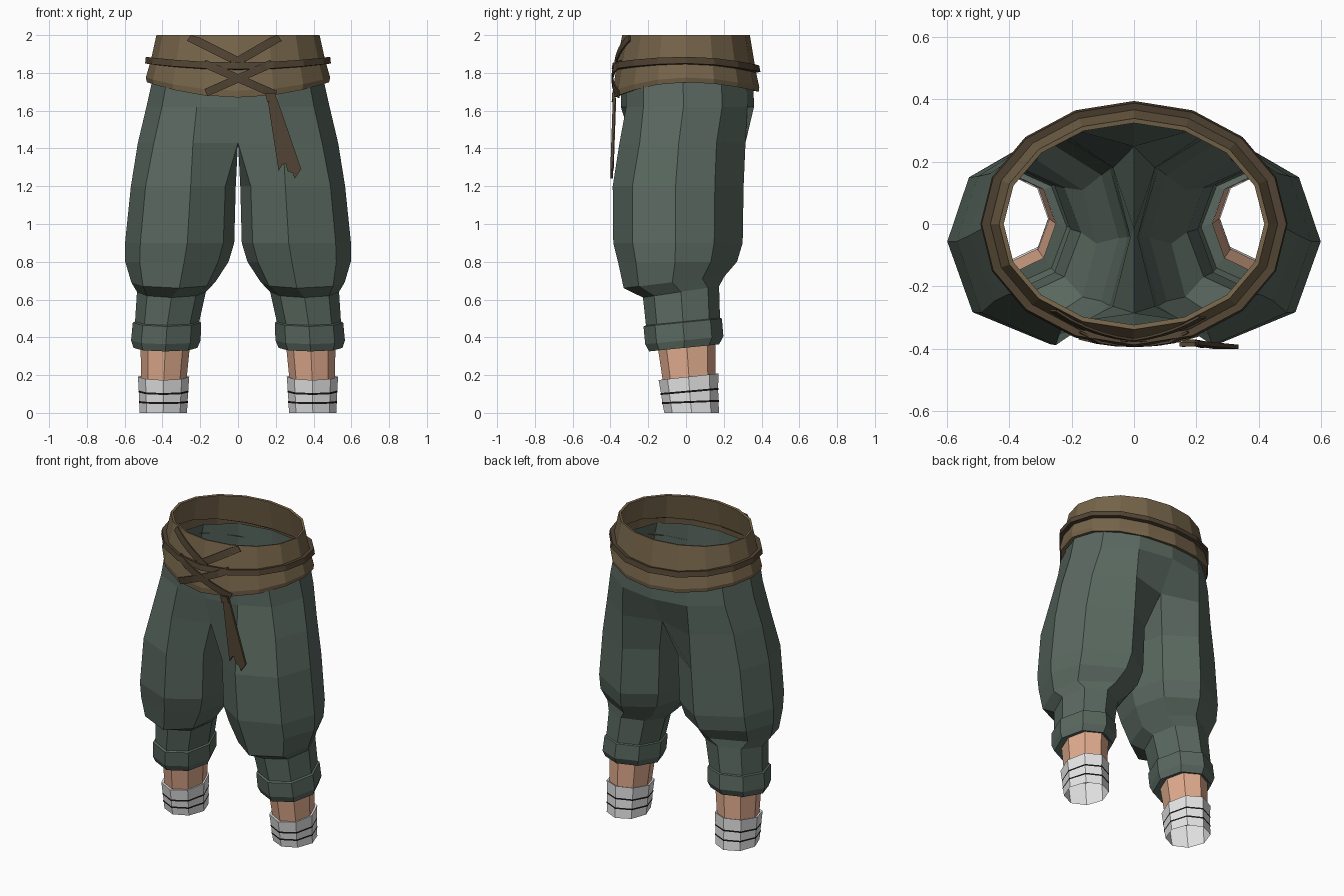
import bpy, bmesh, math

if "Cube" in bpy.data.objects:
    bpy.data.objects.remove(bpy.data.objects["Cube"])


def mat(name, r, g, b):
    m = bpy.data.materials.new(name)
    m.diffuse_color = (r, g, b, 1)
    m.use_nodes = True
    m.node_tree.nodes["Principled BSDF"].inputs["Base Color"].default_value = m.diffuse_color
    return m


GREEN = mat("green cloth", 0.100, 0.138, 0.115)
BROWN = mat("brown sash", 0.180, 0.128, 0.068)
DARK = mat("dark brown cord", 0.080, 0.056, 0.032)
SKIN = mat("skin", 0.75, 0.41, 0.27)
WHITE = mat("bandage white", 0.80, 0.80, 0.80)
BLACK = mat("black line", 0.008, 0.008, 0.008)


def finish(name, bm, material, mirror=False, thick=0.0):
    bmesh.ops.recalc_face_normals(bm, faces=bm.faces[:])
    me = bpy.data.meshes.new(name)
    bm.to_mesh(me)
    bm.free()
    me.materials.append(material)
    ob = bpy.data.objects.new(name, me)
    bpy.context.collection.objects.link(ob)
    if mirror:
        md = ob.modifiers.new("mirror", 'MIRROR')
        md.use_clip = True
        md.merge_threshold = 0.001
    if thick:
        md = ob.modifiers.new("thickness", 'SOLIDIFY')
        md.thickness = thick
        md.offset = -1
    return ob


def loft(rings, closed=False):
    """Skin a list of equal-length point rings with quads."""
    bm = bmesh.new()
    vs = [[bm.verts.new(p) for p in r] for r in rings]
    pairs = list(zip(vs, vs[1:]))
    if closed:
        pairs.append((vs[-1], vs[0]))
    for a, b in pairs:
        for i in range(len(a)):
            j = (i + 1) % len(a)
            bm.faces.new((a[i], a[j], b[j], b[i]))
    return bm


# Eight-sided cross-sections: u from inner to outer side, v from front to back
OCT = [(.5 + .5 * math.cos(k * math.pi / 4), .5 - .5 * math.sin(k * math.pi / 4))
       for k in range(8)]
LEG = [(1, .48), (.86, .15), (.43, 0), (.1, .18), (0, .5), (.1, .82), (.43, 1), (.88, .78)]
HIP = [(1, .47), (.83, .17), (.45, .04), (0, 0), (0, .5), (0, 1), (.48, .95), (.86, .76)]
FORK = [(1, .47), (.84, .16), (.45, 0), (0, .1), (0, .5), (0, .9), (.46, 1), (.87, .77)]


def section(shape, z, x0, x1, y0, y1, tilt=0.0):
    pts = []
    for u, v in shape:
        y = y0 + v * (y1 - y0)
        pts.append((x0 + u * (x1 - x0), y, z + tilt * y))
    return pts


# Trousers: joined hips that fork into two baggy legs with layered cuffs
bm = loft([
    section(HIP, 1.80, 0, .445, -.345, .355),
    section(HIP, 1.62, 0, .485, -.345, .360),
    section(FORK, 1.43, 0, .530, -.352, .315),
    section(LEG, 1.20, .012, .567, -.388, .305),
    section(LEG, 0.90, .020, .598, -.385, .300),
    section(LEG, 0.80, .050, .597, -.360, .270),
    section(LEG, 0.70, .120, .565, -.330, .205, .12),
    section(OCT, 0.645, .170, .535, -.228, .175, .15),
    section(OCT, 0.485, .205, .545, -.212, .180, .10),
    section(OCT, 0.480, .195, .557, -.225, .190, .10),
    section(OCT, 0.385, .198, .566, -.216, .198, .10),
    section(OCT, 0.345, .215, .553, -.195, .175, .10),
    section(OCT, 0.352, .250, .515, -.150, .155, .10),
])
inner = [f for f in bm.faces if all(abs(v.co.x) < 1e-4 for v in f.verts)]
bmesh.ops.delete(bm, geom=inner, context='FACES')
finish("trousers", bm, GREEN, mirror=True)

# Bare shins
finish("shins", loft([
    section(OCT, .40, .250, .517, -.155, .157, .10),
    section(OCT, .15, .275, .512, -.120, .157),
]), SKIN, mirror=True)

# Ankle bandages: three overlapping wraps
wraps = loft([
    section(OCT, .185, .275, .515, -.125, .155, .11),
    section(OCT, .190, .258, .530, -.145, .172, .11),
    section(OCT, .112, .264, .525, -.132, .170, .09),
    section(OCT, .057, .267, .523, -.125, .172, .04),
    section(OCT, .000, .270, .522, -.115, .175),
])
finish("ankle_bandages", wraps, WHITE, mirror=True)
for name, z, x0, x1, y0, y1, t in (
        ("upper_wrap_line", .112, .262, .527, -.134, .172, .09),
        ("lower_wrap_line", .057, .265, .525, -.127, .174, .04)):
    finish(name, loft([section(OCT, z + .005, x0, x1, y0, y1, t),
                       section(OCT, z - .005, x0, x1, y0, y1, t)]), BLACK, mirror=True)


def waist(rx, ry, z, front=0.0, back=0.0):
    """Sixteen-sided oval ring that dips at the front and back."""
    pts = []
    for k in range(16):
        a = k * math.pi / 8
        s = math.sin(a)
        pts.append((rx * math.cos(a), ry * s, z - (back if s > 0 else front) * s * s))
    return pts


# Waist sash: upper wrap and flared lower wrap
finish("upper_sash", loft([waist(.432, .338, 2.0), waist(.465, .370, 1.85, .02, .04)]),
       BROWN, thick=.015)
finish("lower_sash", loft([
    waist(.462, .366, 1.865, .02, .04),
    waist(.488, .388, 1.775, .07, .05),
    waist(.482, .385, 1.750, .08, .05),
    waist(.455, .360, 1.755, .08, .05),
]), BROWN)

# Cord around the waist
finish("waist_cord", loft([
    waist(.488, .387, 1.885, .03, .045), waist(.492, .394, 1.850, .03, .045),
    waist(.460, .365, 1.845, .03, .045), waist(.460, .365, 1.880, .03, .045),
], closed=True), DARK)


def sash_y(x, z):
    """Front surface of the sash."""
    if z > 1.83:
        t = (2.0 - z) / .15
        rx, ry = .432 + .033 * t, .338 + .032 * t
    else:
        rx, ry = .488, .386
    return -ry * math.sqrt(1 - (x / rx) ** 2) - .008


def strap(name, a, b, w):
    """Flat strap laid over the front of the sash between two (x, z) points."""
    dx, dz = b[0] - a[0], b[1] - a[1]
    n = math.hypot(dx, dz)
    ox, oz = -dz / n * w / 2, dx / n * w / 2
    bm = bmesh.new()
    rows = []
    for i in range(7):
        x, z = a[0] + dx * i / 6, a[1] + dz * i / 6
        y = sash_y(x, z)
        rows.append((bm.verts.new((x + ox, y, min(z + oz, 2.0))),
                     bm.verts.new((x - ox, y, min(z - oz, 2.0)))))
    for p, q in zip(rows, rows[1:]):
        bm.faces.new((p[0], p[1], q[1], q[0]))
    finish(name, bm, DARK, thick=.008)


# Crossed straps above and below the cord
strap("left_upper_strap", (-.26, 1.99), (.03, 1.845), .045)
strap("right_upper_strap", (.22, 1.99), (-.03, 1.845), .045)
strap("left_lower_strap", (-.18, 1.85), (.20, 1.685), .042)
strap("right_lower_strap", (.18, 1.85), (-.17, 1.695), .042)


def plate(name, outline, front):
    """Thin hanging plate from an (x, z) outline."""
    bm = bmesh.new()
    lo, hi = [], []
    for x, z in outline:
        y = front - .014 * min(1, max(0, (1.68 - z) / .4))
        lo.append(bm.verts.new((x, y, z)))
        hi.append(bm.verts.new((x, y + .014, z)))
    bm.faces.new(lo)
    bm.faces.new(hi[::-1])
    for i in range(len(lo)):
        j = (i + 1) % len(lo)
        bm.faces.new((lo[j], lo[i], hi[i], hi[j]))
    finish(name, bm, DARK)


# Knot and two hanging tails with notched ends
plate("short_tail", [(.155, 1.67), (.195, 1.67), (.262, 1.32), (.235, 1.315), (.215, 1.28)], -.383)
plate("long_tail", [(.165, 1.67), (.205, 1.67), (.335, 1.29), (.300, 1.24), (.290, 1.27),
                    (.262, 1.28)], -.387)
plate("knot", [(.145, 1.69), (.195, 1.695), (.205, 1.66), (.155, 1.645)], -.392)
